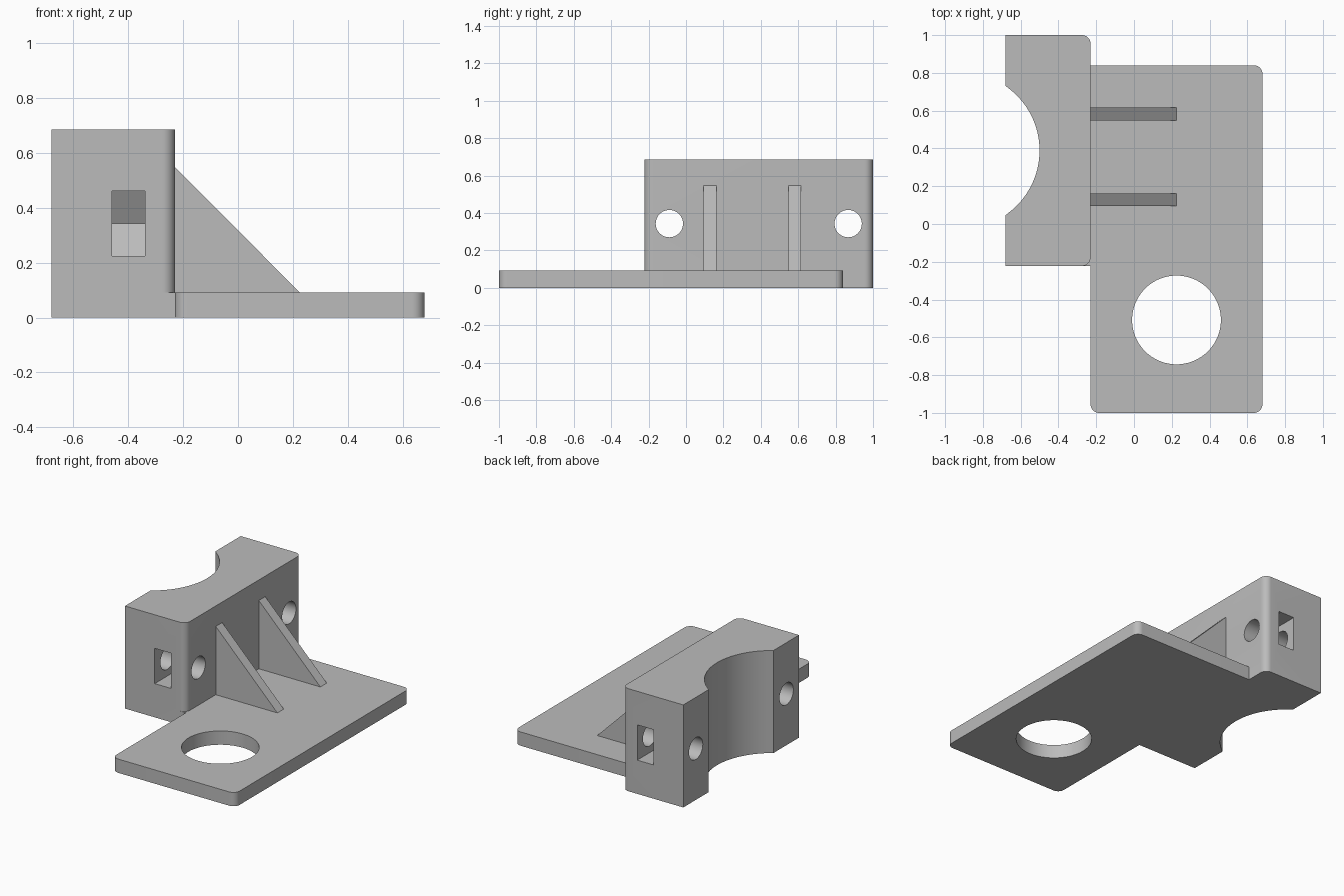
import bpy
import bmesh
from math import asin, cos, pi, radians, sin

if "Cube" in bpy.data.objects:
    bpy.data.objects.remove(bpy.data.objects["Cube"], do_unlink=True)

grey = bpy.data.materials.new("mid grey")
grey.use_nodes = True
colour = (0.5, 0.5, 0.5, 1)
grey.diffuse_color = colour
grey.node_tree.nodes["Principled BSDF"].inputs["Base Color"].default_value = colour

# How an outline point (a, b) at height c along the axis maps to x, y, z
AXES = {
    "x": lambda a, b, c: (c, a, b),
    "y": lambda a, b, c: (a, c, b),
    "z": lambda a, b, c: (a, b, c),
}


def arc(centre, radius, start, end, steps):
    return [(centre[0] + radius * cos(start + (end - start) * i / steps),
             centre[1] + radius * sin(start + (end - start) * i / steps))
            for i in range(steps + 1)]


def circle(centre, radius, steps=72):
    return arc(centre, radius, 0, 2 * pi, steps)[:-1]


def prism(name, outline, low, high, axis="z"):
    """Extrude a closed outline along an axis."""
    bm = bmesh.new()
    face = bm.faces.new([bm.verts.new(AXES[axis](a, b, low)) for a, b in outline])
    top = bmesh.ops.extrude_face_region(bm, geom=[face])["geom"]
    step = AXES[axis](0, 0, high - low)
    bmesh.ops.translate(bm, vec=step, verts=[v for v in top if isinstance(v, bmesh.types.BMVert)])
    bmesh.ops.recalc_face_normals(bm, faces=bm.faces)
    mesh = bpy.data.meshes.new(name)
    bm.to_mesh(mesh)
    bm.free()
    mesh.materials.append(grey)
    obj = bpy.data.objects.new(name, mesh)
    bpy.context.collection.objects.link(obj)
    return obj


def combine(obj, tool, operation="DIFFERENCE"):
    """Apply a boolean and discard the tool."""
    mod = obj.modifiers.new("boolean", "BOOLEAN")
    mod.operation = operation
    mod.solver = "EXACT"
    mod.object = tool
    bpy.context.view_layer.objects.active = obj
    bpy.ops.object.modifier_apply(modifier=mod.name)
    bpy.data.objects.remove(tool, do_unlink=True)


LEFT, WALL, RIGHT = -0.68, -0.23, 0.68      # block outer face, inner face, plate edge
FRONT, BACK, MID = -0.222, 1.0, 0.389       # block ends and middle in y
PLATE_BACK, PLATE_TOP, TOP = 0.84, 0.092, 0.685
ROUND = 0.045

# Clamp block: rounded inner corners and a concave saddle in the outer face
saddle_x, saddle_r = -0.913, 0.413
half = asin(0.343 / saddle_r)
swing = arc((saddle_x, MID), saddle_r, half, -half, 40)
swing = [(LEFT, swing[0][1])] + swing[1:-1] + [(LEFT, swing[-1][1])]
outline = ([(LEFT, FRONT)]
           + arc((WALL - ROUND, FRONT + ROUND), ROUND, -pi / 2, 0, 10)
           + arc((WALL - ROUND, BACK - ROUND), ROUND, 0, pi / 2, 10)
           + [(LEFT, BACK)] + swing)
block = prism("clamp_block", outline, 0, TOP)

# Square foot filling the rounded corner beside the plate
foot = [(WALL - ROUND, FRONT), (WALL, FRONT),
        (WALL, FRONT + ROUND), (WALL - ROUND, FRONT + ROUND)]
prism("corner_foot", foot, 0, PLATE_TOP)

# Bolt holes with hexagonal nut slots opening at each end
bolt_z, nut_r = 0.343, 0.136
flat = nut_r * cos(pi / 6)
for side in (-1, 1):
    y = MID + side * 0.478
    combine(block, prism("bolt_cutter", circle((y, bolt_z), 0.073, 48), -1, 0, "x"))
    slot = [(y + side * 0.3, bolt_z - flat), (y - side * nut_r / 2, bolt_z - flat),
            (y - side * nut_r, bolt_z),
            (y - side * nut_r / 2, bolt_z + flat), (y + side * 0.3, bolt_z + flat)]
    combine(block, prism("nut_cutter", slot, -0.46, -0.34, "x"))

# Base plate with rounded free corners and a large round hole
outline = (arc((WALL + ROUND, -1 + ROUND), ROUND, pi, 1.5 * pi, 10)
           + arc((RIGHT - ROUND, -1 + ROUND), ROUND, 1.5 * pi, 2 * pi, 10)
           + arc((RIGHT - ROUND, PLATE_BACK - ROUND), ROUND, 0, pi / 2, 10)
           + [(WALL, PLATE_BACK)])
plate = prism("base_plate", outline, 0, PLATE_TOP)
combine(plate, prism("plate_cutter", circle((0.225, -0.508), 0.235, 96), -1, 1))

# Triangular gussets between plate and block
gusset = [(WALL, PLATE_TOP), (0.225, PLATE_TOP), (WALL, 0.548)]
for name, y in (("front_gusset", 0.128), ("back_gusset", 0.582)):
    prism(name, gusset, y - 0.034, y + 0.034, "y")

# Smooth the round surfaces, keep the edges sharp
for obj in bpy.context.collection.objects:
    if obj.type == "MESH" and grey.name in obj.data.materials:
        obj.data.shade_smooth()
        obj.data.set_sharp_from_angle(angle=radians(30))
